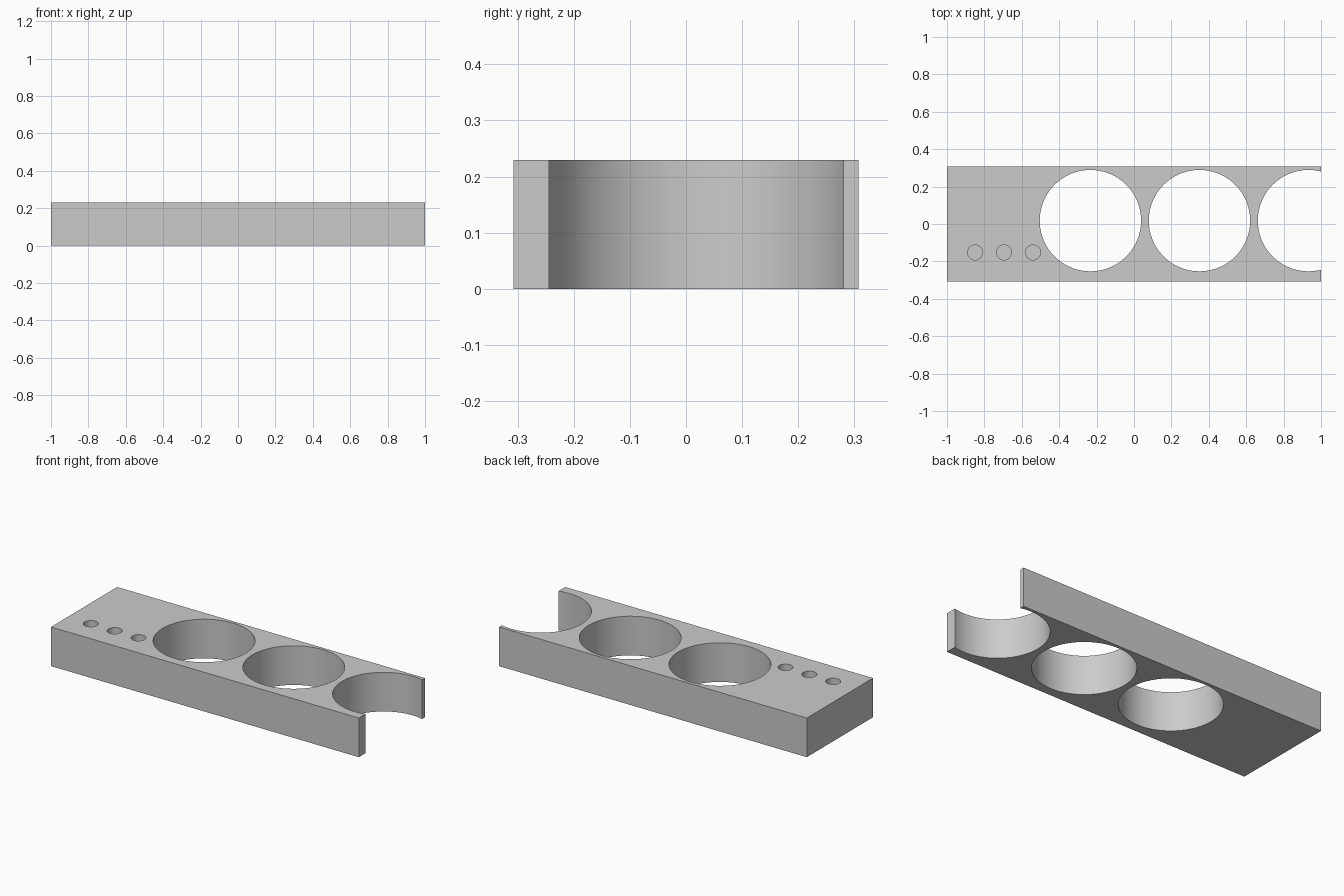
import bpy

cube = bpy.data.objects.get("Cube")
if cube:
    bpy.data.objects.remove(cube, do_unlink=True)

LENGTH, WIDTH, HEIGHT = 2.0, 0.614, 0.23

grey = bpy.data.materials.new("light grey")
grey.use_nodes = True
grey.diffuse_color = (0.6, 0.6, 0.6, 1)
grey.node_tree.nodes["Principled BSDF"].inputs["Base Color"].default_value = (0.6, 0.6, 0.6, 1)

# Solid rectangular block
bpy.ops.mesh.primitive_cube_add(size=1, location=(0, 0, HEIGHT / 2))
block = bpy.context.object
block.name = "holder_block"
block.scale = (LENGTH, WIDTH, HEIGHT)
bpy.ops.object.transform_apply(location=True, rotation=False, scale=True)
block.data.materials.append(grey)


def drill(name, x, y, radius, bottom, sides):
    """Cut a round vertical hole from the top face down to bottom."""
    top = HEIGHT + 0.1
    bpy.ops.mesh.primitive_cylinder_add(vertices=sides, radius=radius, depth=top - bottom,
                                        location=(x, y, (top + bottom) / 2))
    cutter = bpy.context.object
    cutter.name = name
    cutter.data.materials.append(grey)
    cut = block.modifiers.new(name, 'BOOLEAN')
    cut.operation = 'DIFFERENCE'
    cut.solver = 'EXACT'
    cut.object = cutter
    bpy.context.view_layer.objects.active = block
    bpy.ops.object.modifier_apply(modifier=name)
    bpy.data.objects.remove(cutter, do_unlink=True)


# Large through holes, the last one open at the end of the block
for i in range(3):
    drill(f"large_hole_{i + 1}", -0.233 + 0.583 * i, 0.018, 0.271, -0.1, 96)

# Row of small blind holes
for i in range(3):
    drill(f"small_hole_{i + 1}", -0.85 + 0.155 * i, -0.152, 0.04, 0.11, 48)

# Smooth hole walls with crisp rims
bpy.ops.object.select_all(action='DESELECT')
block.select_set(True)
bpy.context.view_layer.objects.active = block
bpy.ops.object.shade_smooth_by_angle(angle=0.52)
